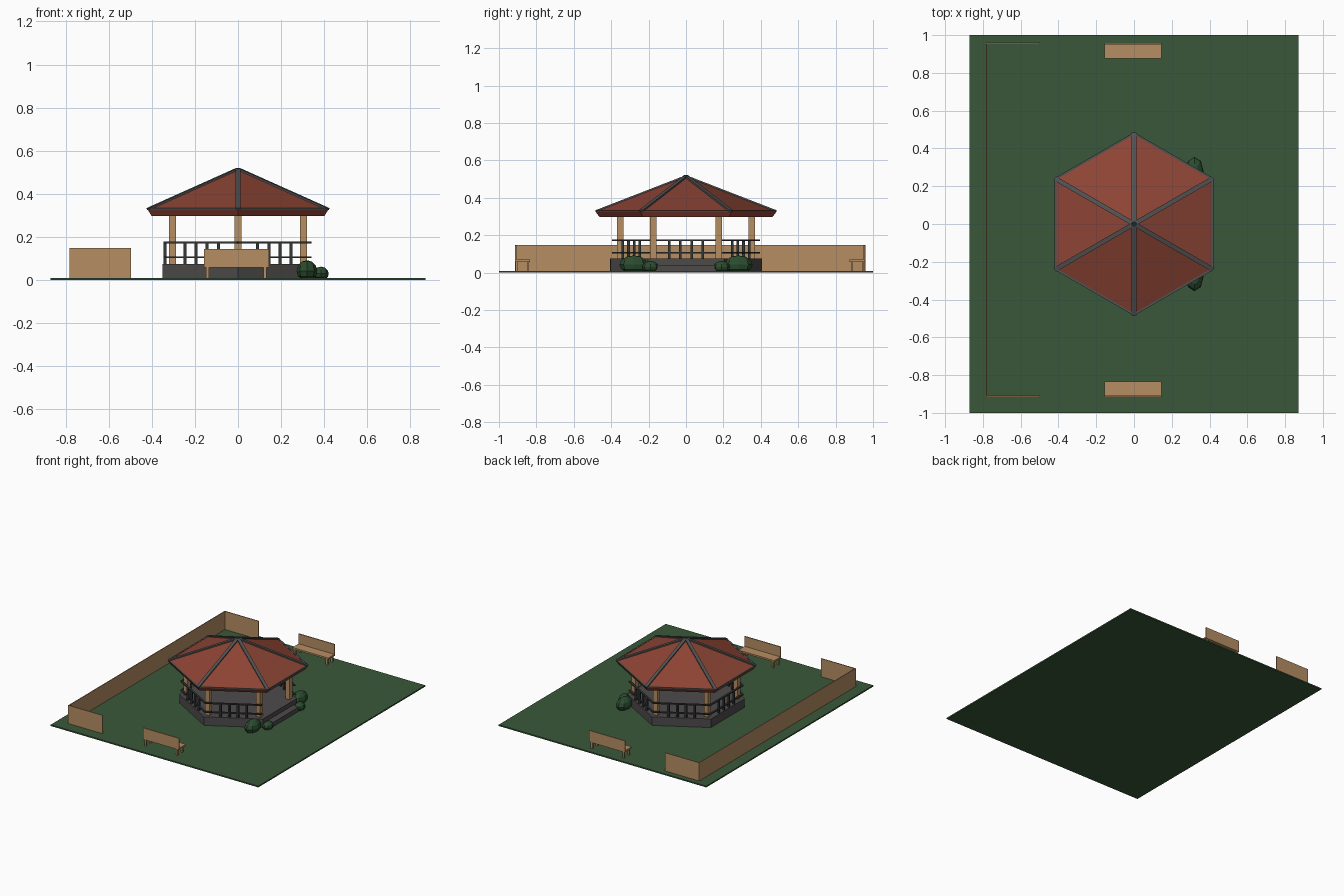
import bpy, bmesh, math
from mathutils import Vector, Matrix

if "Cube" in bpy.data.objects:
    bpy.data.objects.remove(bpy.data.objects["Cube"])


def mat(name, rgb):
    m = bpy.data.materials.new(name)
    m.diffuse_color = (*rgb, 1)
    m.use_nodes = True
    m.node_tree.nodes["Principled BSDF"].inputs["Base Color"].default_value = m.diffuse_color
    return m


GRASS = mat("grass green", (0.042, 0.095, 0.042))
RED = mat("roof red", (0.27, 0.058, 0.035))
WOOD = mat("light wood", (0.47, 0.27, 0.125))
STONE = mat("stone grey", (0.075, 0.068, 0.068))
TRIM = mat("trim grey", (0.085, 0.085, 0.085))
RAIL = mat("rail dark grey", (0.035, 0.037, 0.037))
BUSH = mat("bush green", (0.025, 0.075, 0.03))


def finish(bm, name, m):
    bmesh.ops.recalc_face_normals(bm, faces=bm.faces)
    me = bpy.data.meshes.new(name)
    bm.to_mesh(me)
    bm.free()
    me.materials.append(m)
    ob = bpy.data.objects.new(name, me)
    bpy.context.collection.objects.link(ob)
    return ob


def box(name, m, x0, x1, y0, y1, z0, z1):
    bm = bmesh.new()
    bmesh.ops.create_cube(bm, size=1)
    for v in bm.verts:
        v.co = Vector(((x0 + x1) / 2 + v.co.x * (x1 - x0),
                       (y0 + y1) / 2 + v.co.y * (y1 - y0),
                       (z0 + z1) / 2 + v.co.z * (z1 - z0)))
    return finish(bm, name, m)


def beam(name, m, a, b, w, h):
    """Box of width w and height h running from a to b."""
    a, b = Vector(a), Vector(b)
    d = (b - a).normalized()
    side = Vector((0, 0, 1)).cross(d).normalized()
    up = d.cross(side)
    rot = Matrix((d, side, up)).transposed().to_4x4()
    bm = bmesh.new()
    bmesh.ops.create_cube(bm, size=1)
    size = Matrix.Diagonal(((b - a).length, w, h, 1))
    bm.transform(Matrix.Translation((a + b) / 2) @ rot @ size)
    return finish(bm, name, m)


def corner(i, r, z):
    """Hexagon corner, with points on the y axis; side 1 (i=5 to 6) faces +x."""
    t = math.radians(30 + 60 * i)
    return Vector((r * math.cos(t), r * math.sin(t), z))


def hexes(name, m, rings, apex=None):
    """Stacked hexagon rings, closed at the bottom, with flat top or apex."""
    bm = bmesh.new()
    rows = [[bm.verts.new(corner(i, r, z)) for i in range(6)] for r, z in rings]
    bm.faces.new(rows[0])
    for lo, hi in zip(rows, rows[1:]):
        for i in range(6):
            j = (i + 1) % 6
            bm.faces.new((lo[i], lo[j], hi[j], hi[i]))
    if apex is None:
        bm.faces.new(rows[-1])
    else:
        top = bm.verts.new((0, 0, apex))
        for i in range(6):
            bm.faces.new((rows[-1][i], rows[-1][(i + 1) % 6], top))
    return finish(bm, name, m)


# Lawn, platform and entrance step
box("lawn", GRASS, -0.87, 0.87, -1, 1, 0, 0.01)
hexes("platform", STONE, [(0.405, 0.005), (0.405, 0.075)])
box("entrance_step", STONE, 0.33, 0.40, -0.17, 0.17, 0.005, 0.042)

# Roof with inward sloping fascia, ridge ribs and eave trim
hexes("roof", RED, [(0.463, 0.298), (0.485, 0.327)], apex=0.515)
for i in range(6):
    beam("roof_rib", TRIM, corner(i, 0.482, 0.329), (0, 0, 0.516), 0.024, 0.010)
    beam("eave_trim", TRIM, corner(i, 0.479, 0.330), corner(i + 1, 0.479, 0.330), 0.011, 0.007)

# Posts
for i in range(6):
    p = corner(i, 0.351, 0)
    box("post", WOOD, p.x - 0.017, p.x + 0.017, p.y - 0.017, p.y + 0.017, 0.07, 0.305)

# Railings on every side except the +x entrance
for i in range(5):
    for z in (0.106, 0.174):
        beam("rail", RAIL, corner(i, 0.39, z), corner(i + 1, 0.39, z), 0.014, 0.008)
    a, b = corner(i, 0.39, 0.07), corner(i + 1, 0.39, 0.07)
    d = (b - a).normalized()
    for k in range(4):
        c = (a + b) / 2 + d * (k - 1.5) * 0.06
        baluster = c + Vector((0, 0, 0.104))
        box("baluster", RAIL, c.x - 0.007, c.x + 0.007, c.y - 0.007, c.y + 0.007,
            c.z, baluster.z)

# Low wooden fence along -x with two short returns
box("fence_long", WOOD, -0.783, -0.777, -0.915, 0.96, 0.005, 0.148)
box("fence_front_return", WOOD, -0.783, -0.497, -0.915, -0.909, 0.005, 0.148)
box("fence_rear_return", WOOD, -0.783, -0.497, 0.954, 0.96, 0.005, 0.148)


# Benches, both facing the pavilion
def bench(back_y, s):
    def part(name, x0, x1, d0, d1, z0, z1):
        y0, y1 = sorted((back_y + s * d0, back_y + s * d1))
        box(name, WOOD, x0, x1, y0, y1, z0, z1)
    part("bench_seat", -0.157, 0.145, 0, 0.082, 0.058, 0.070)
    part("bench_back", -0.157, 0.145, 0, 0.008, 0.062, 0.145)
    for x in (-0.148, 0.118):
        for d in (0.004, 0.064):
            part("bench_leg", x, x + 0.014, d, d + 0.012, 0.005, 0.06)


bench(-0.915, 1)
bench(0.957, -1)


# Faceted bushes beside the entrance
def bush(x, y, rx, ry, top):
    bm = bmesh.new()
    bmesh.ops.create_uvsphere(bm, u_segments=8, v_segments=6, radius=1)
    rz = (top - 0.005) / 1.75
    bm.transform(Matrix.Translation((x, y, top - rz)) @ Matrix.Diagonal((rx, ry, rz, 1)))
    for v in bm.verts:
        v.co.z = max(v.co.z, 0.004)
    finish(bm, "bush", BUSH)


for s in (-1, 1):
    bush(0.32, s * 0.28, 0.048, 0.076, 0.092)
    bush(0.385, s * 0.19, 0.036, 0.045, 0.062)
